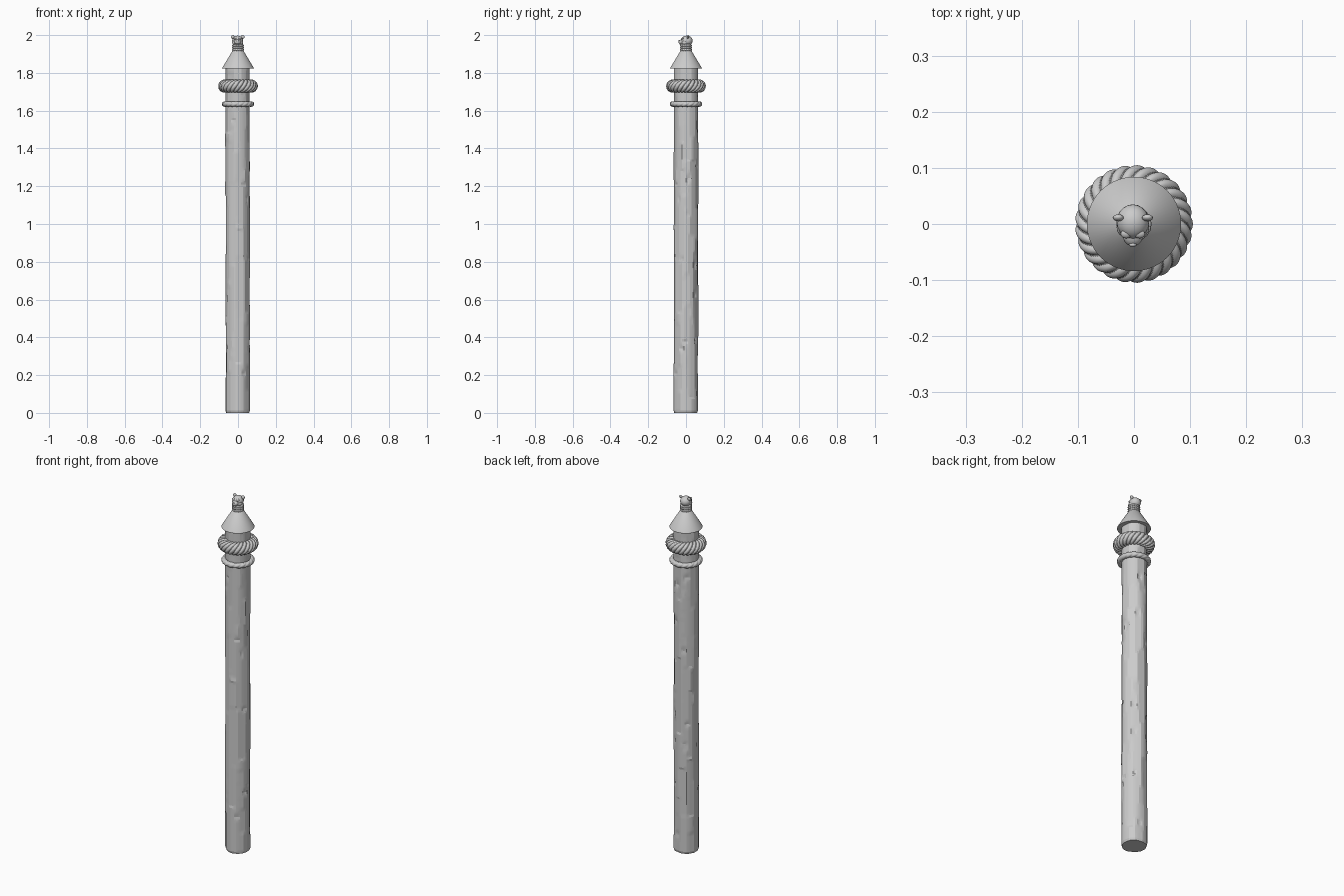
import bpy, bmesh, math, random
from mathutils import Vector, Matrix

if "Cube" in bpy.data.objects:
    bpy.data.objects.remove(bpy.data.objects["Cube"])

random.seed(4)
grey = bpy.data.materials.new("pale_grey")
grey.diffuse_color = (0.6, 0.6, 0.6, 1)
grey.use_nodes = True
grey.node_tree.nodes["Principled BSDF"].inputs["Base Color"].default_value = grey.diffuse_color


def finish(name, bm, angle=30):
    bmesh.ops.recalc_face_normals(bm, faces=bm.faces)
    me = bpy.data.meshes.new(name)
    bm.to_mesh(me)
    bm.free()
    me.materials.append(grey)
    ob = bpy.data.objects.new(name, me)
    bpy.context.collection.objects.link(ob)
    bpy.ops.object.select_all(action='DESELECT')
    ob.select_set(True)
    bpy.context.view_layer.objects.active = ob
    bpy.ops.object.shade_smooth_by_angle(angle=math.radians(angle))
    return ob


def tube(rows, closed=False):
    """Skin a list of point rings, capping the ends or closing the loop."""
    bm = bmesh.new()
    rings = [[bm.verts.new(p) for p in row] for row in rows]
    n = len(rings[0])
    pairs = list(zip(rings, rings[1:])) + ([(rings[-1], rings[0])] if closed else [])
    for a, b in pairs:
        for i in range(n):
            j = (i + 1) % n
            bm.faces.new((a[i], a[j], b[j], b[i]))
    if not closed:
        bm.faces.new(rings[0][::-1])
        bm.faces.new(rings[-1])
    return bm


def lathe(name, profile, sides):
    rows = [[(r * math.cos(2 * math.pi * i / sides), r * math.sin(2 * math.pi * i / sides), z)
             for i in range(sides)] for r, z in profile]
    return finish(name, tube(rows))


def rope(name, z, major, minor, lobes, bumps, steps, around, depth=0.2):
    """Closed ring of twisted strands: rounded lobes spiral round a torus."""
    rows = []
    for i in range(steps):
        t = 2 * math.pi * i / steps
        row = []
        for j in range(around):
            p = 2 * math.pi * j / around
            r = minor * (1 - depth + depth * abs(math.cos((lobes * p - bumps * t) / 2)) ** 0.7)
            d = major + r * math.cos(p)
            row.append((d * math.cos(t), d * math.sin(t), z + r * math.sin(p)))
        rows.append(row)
    return finish(name, tube(rows, True), 40)


# Hewn pole: a round shaft with long flat shavings and a few short nicks
SIDES, ROWS, RAD, TOP = 40, 150, 0.066, 1.83
shavings = [(random.uniform(0, 2 * math.pi), random.uniform(0, TOP),
             random.uniform(0.06, 0.22), random.uniform(0.0615, 0.0645)) for _ in range(130)]
nicks = [(random.uniform(0, 2 * math.pi), random.uniform(0.05, 1.58),
          random.uniform(0.015, 0.035)) for _ in range(22)]


def turn(a, b):
    return (a - b + math.pi) % (2 * math.pi) - math.pi


rows = []
for k in range(ROWS + 1):
    z = TOP * k / ROWS
    row = []
    for i in range(SIDES):
        t = 2 * math.pi * i / SIDES
        r = RAD
        for a, zc, half, d in shavings:
            c = math.cos(turn(t, a))
            if abs(z - zc) < half and c > 0.5:
                r = min(r, d / c)
        for a, zc, half in nicks:
            if abs(z - zc) < half and abs(turn(t, a)) < 0.13:
                r -= 0.005 * (1 - abs(z - zc) / half)
        if k == 0:
            r -= 0.004
        row.append((r * math.cos(t) - 0.002, r * math.sin(t), z))
    rows.append(row)
finish("pole", tube(rows), 12)

# Rope bands tied round the pole
rope("thick_rope", 1.73, 0.070, 0.035, 5, 25, 250, 50)
rope("thin_rope", 1.635, 0.071, 0.0145, 3, 18, 180, 24)

# Conical cap
lathe("cap", [(0.078, 1.822), (0.084, 1.822), (0.084, 1.826), (0.029, 1.917), (0.024, 1.92)], 64)

# Carved neck with cord wrapping
lathe("neck", [(0.026, 1.91), (0.026, 1.93), (0.024, 1.945), (0.023, 1.965)], 20)
for n, z in enumerate((1.922, 1.934, 1.945)):
    rope("neck_cord_%d" % n, z, 0.0245, 0.007, 3, 18, 108, 12)


# Animal head facing the front
def blob(name, loc, size, tilt=0, u=20, v=14):
    bm = bmesh.new()
    bmesh.ops.create_uvsphere(bm, u_segments=u, v_segments=v, radius=1)
    m = (Matrix.Translation(Vector(loc)) @ Matrix.Rotation(tilt, 4, 'X')
         @ Matrix.Diagonal((*size, 1)))
    bmesh.ops.transform(bm, matrix=m, verts=bm.verts)
    return finish(name, bm, 40)


blob("skull", (-0.002, 0.004, 1.970), (0.029, 0.031, 0.027))
blob("muzzle", (-0.002, -0.020, 1.964), (0.018, 0.020, 0.014), 0.15)
blob("jaw", (-0.002, -0.017, 1.953), (0.014, 0.017, 0.008), 0.1)
blob("nose", (-0.002, -0.037, 1.969), (0.007, 0.004, 0.005), 0, 10, 8)
for side, s in (("left", 1), ("right", -1)):
    blob(side + "_ear", (s * 0.026 - 0.002, 0.011, 1.990), (0.010, 0.006, 0.010), -0.2, 12, 8)
    blob(side + "_brow", (s * 0.012 - 0.002, -0.018, 1.982), (0.010, 0.008, 0.005), 0.3, 12, 8)
    blob(side + "_cheek", (s * 0.017 - 0.002, -0.006, 1.960), (0.012, 0.016, 0.012), 0, 12, 8)
